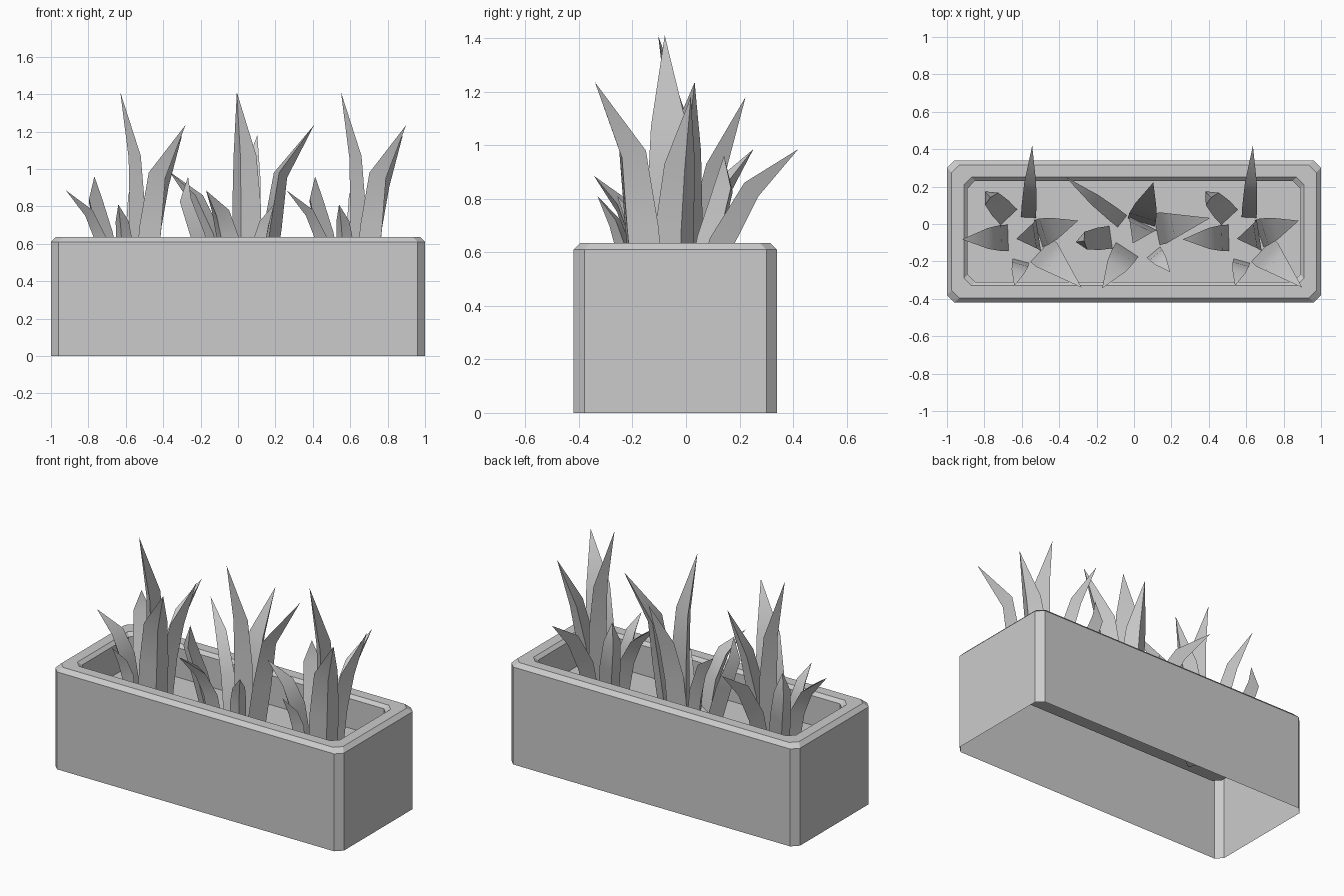
import bpy, bmesh, math
from mathutils import Vector, Matrix

if "Cube" in bpy.data.objects:
    bpy.data.objects.remove(bpy.data.objects["Cube"])

SOIL_Z = 0.43
BASE_Z = 0.41
grey = bpy.data.materials.new("plain_grey")
grey.use_nodes = True
colour = (0.6, 0.6, 0.6, 1)
grey.diffuse_color = colour
grey.node_tree.nodes["Principled BSDF"].inputs["Base Color"].default_value = colour


def finish(bm, name):
    bmesh.ops.recalc_face_normals(bm, faces=bm.faces)
    mesh = bpy.data.meshes.new(name)
    bm.to_mesh(mesh)
    bm.free()
    mesh.materials.append(grey)
    obj = bpy.data.objects.new(name, mesh)
    bpy.context.collection.objects.link(obj)
    return obj


def bridge(bm, lower, upper):
    n = len(lower)
    for i in range(n):
        j = (i + 1) % n
        bm.faces.new((lower[i], lower[j], upper[j], upper[i]))


def cut_rectangle(bm, inset, z, cut=0.04):
    """Ring of eight vertices: a rectangle with clipped corners."""
    a, b = 1 - inset, 0.38 - inset
    ring = []
    for sx, sy in ((1, 1), (-1, 1), (-1, -1), (1, -1)):
        pair = [(a, b - cut), (a - cut, b)]
        if sx * sy < 0:
            pair.reverse()
        ring += [bm.verts.new((sx * x, sy * y - 0.04, z)) for x, y in pair]
    return ring


# Planter shell: outer wall, bevelled rim, inner wall, open underneath
bm = bmesh.new()
profile = [(0, 0), (0, 0.61), (0.025, 0.635), (0.09, 0.635), (0.11, 0.615), (0.11, SOIL_Z)]
rings = [cut_rectangle(bm, inset, z) for inset, z in profile]
for lower, upper in zip(rings, rings[1:]):
    bridge(bm, lower, upper)
finish(bm, "planter_box")

# Soil sheet inside the inner wall
bm = bmesh.new()
bm.faces.new(cut_rectangle(bm, 0.11, SOIL_Z))
finish(bm, "soil")

# Leaves: name, direction in degrees, width, thickness, (reach, height) path of the inner face
LEAVES = [
    ("back_left_leaf", 133, 0.12, 0.07, [(0.14, BASE_Z), (0.21, 0.66), (0.28, 0.84), (0.29, 0.96)]),
    ("left_leaf", 182, 0.14, 0.06, [(0.1, BASE_Z), (0.14, 0.64), (0.21, 0.78), (0.35, 0.885)]),
    ("front_leaf", 255, 0.09, 0.05, [(0.13, BASE_Z), (0.15, 0.62), (0.19, 0.72), (0.27, 0.81)]),
    ("back_leaf", 87, 0.08, 0.09, [(0.1, BASE_Z), (0.16, 0.65), (0.29, 0.86), (0.49, 0.985)]),
    ("right_leaf", 18, 0.15, 0.08, [(0.06, BASE_Z), (0.09, 0.7), (0.15, 0.93), (0.285, 1.18)]),
    ("front_right_leaf", -43, 0.17, 0.08, [(0.1, BASE_Z), (0.14, 0.7), (0.19, 0.98), (0.396, 1.235)]),
    ("tall_leaf", 189, 0.17, 0.07, [(-0.06, BASE_Z), (-0.06, 0.8), (-0.04, 1.07), (0.06, 1.41)]),
]
TAPER = (1, 1, 0.8)


def leaf(name, angle, width, thick, path, place):
    """Bent blade with a flat inner face and an outer keel, ending in a point."""
    bm = bmesh.new()
    points = [Vector((r, 0, z)) for r, z in path]
    rings = []
    for i, size in enumerate(TAPER):
        along = (points[i + 1] - points[max(i - 1, 0)]).normalized()
        side = Vector((0, width / 2 * size, 0))
        keel = Vector((0, 1, 0)).cross(along) * thick * size
        rings.append([bm.verts.new(points[i] + d) for d in (side, keel, -side)])
    for lower, upper in zip(rings, rings[1:]):
        bridge(bm, lower, upper)
    bm.faces.new(rings[0])
    tip = bm.verts.new(points[-1])
    for i in range(3):
        bm.faces.new((rings[-1][i], rings[-1][(i + 1) % 3], tip))
    bm.transform(place @ Matrix.Rotation(math.radians(angle), 4, "Z"))
    return finish(bm, name)


# Three plants, the middle one turned
bpy.ops.object.select_all(action="DESELECT")
for label, x, y, turn in (("right", -0.57, -0.07, 0), ("middle", 0.02, -0.05, 55), ("left", 0.61, -0.07, 0)):
    place = Matrix.Translation((x, y, 0)) @ Matrix.Rotation(math.radians(turn), 4, "Z")
    for name, angle, width, thick, path in LEAVES:
        blade = leaf(f"{label}_plant_{name}", angle, width, thick, path, place)
        blade.select_set(True)
        bpy.context.view_layer.objects.active = blade
bpy.ops.object.shade_smooth_by_angle(angle=math.radians(30))
